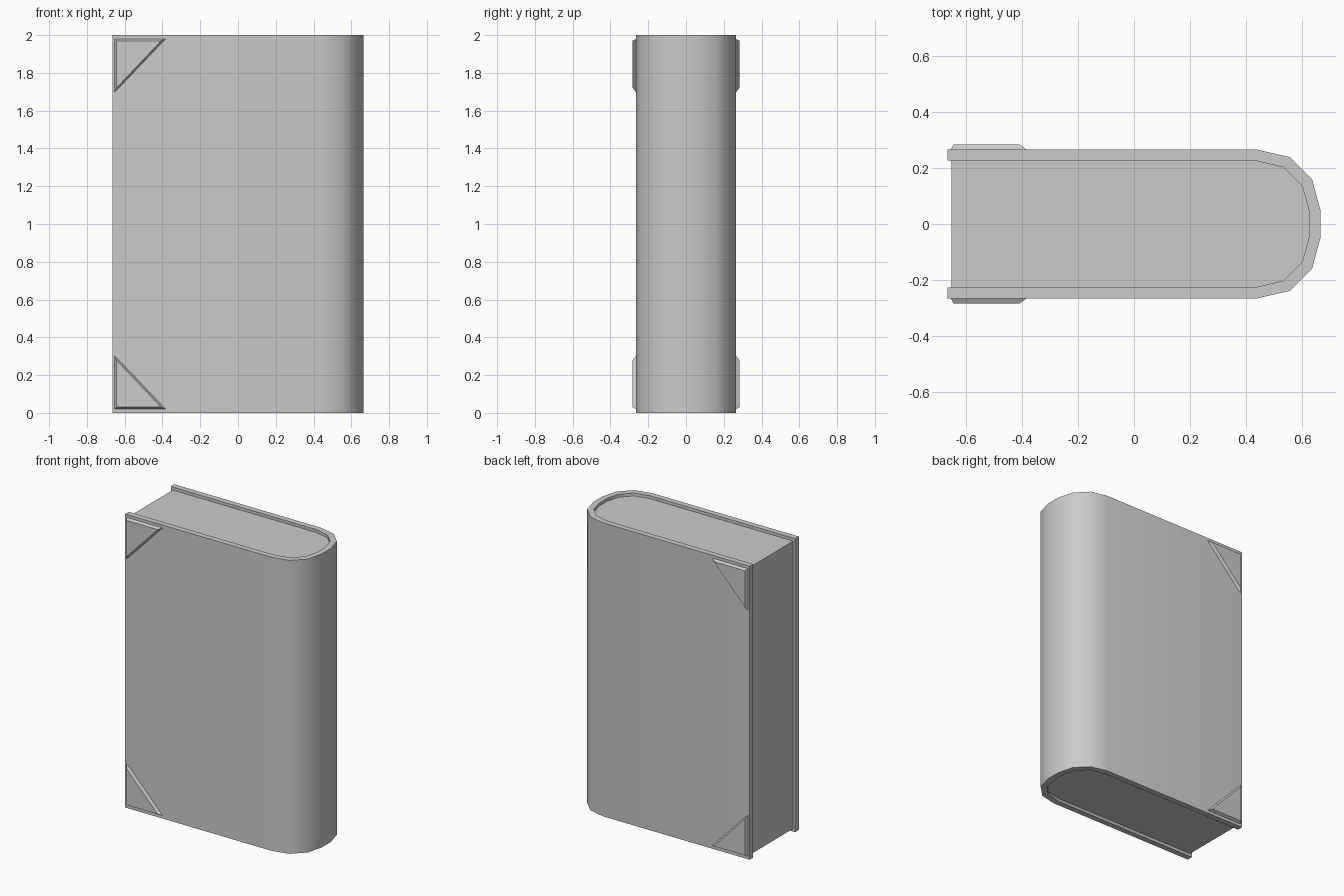
import bpy, bmesh, math

if "Cube" in bpy.data.objects:
    bpy.data.objects.remove(bpy.data.objects["Cube"])


def finish(bm, name, smooth=False):
    bmesh.ops.recalc_face_normals(bm, faces=bm.faces[:])
    me = bpy.data.meshes.new(name)
    bm.to_mesh(me)
    bm.free()
    ob = bpy.data.objects.new(name, me)
    bpy.context.collection.objects.link(ob)
    if smooth:
        bpy.ops.object.select_all(action='DESELECT')
        ob.select_set(True)
        bpy.context.view_layer.objects.active = ob
        bpy.ops.object.shade_smooth_by_angle(angle=math.radians(40))
    return ob


def mirrored(half):
    """Complete a half profile across y = 0."""
    return half + [(x, -y) for x, y in reversed(half)]


# Half profiles of the wrap-around cover, fore-edge to spine
outer = mirrored([(-0.665, 0.265), (0.44, 0.265), (0.555, 0.238), (0.635, 0.158), (0.664, 0.05)])
inner = mirrored([(-0.665, 0.226), (0.43, 0.226), (0.533, 0.202), (0.60, 0.134), (0.625, 0.042)])
page_outline = [(max(x, -0.65), y) for x, y in inner]

# Cover: a ring of four vertices at each profile point, bridged along the path
bm = bmesh.new()
rings = [[bm.verts.new((*p, z)) for p, z in ((o, 0), (o, 2), (i, 2), (i, 0))]
         for o, i in zip(outer, inner)]
for a, b in zip(rings, rings[1:]):
    for k in range(4):
        n = (k + 1) % 4
        bm.faces.new((a[k], a[n], b[n], b[k]))
bm.faces.new(rings[0])
bm.faces.new(rings[-1])
finish(bm, "cover", True)

# Page block, slightly recessed inside the cover
bm = bmesh.new()
low = [bm.verts.new((x, y, 0.02)) for x, y in page_outline]
high = [bm.verts.new((x, y, 1.98)) for x, y in page_outline]
bm.faces.new(low)
bm.faces.new(high)
for i in range(len(low)):
    j = (i + 1) % len(low)
    bm.faces.new((low[i], low[j], high[j], high[i]))
finish(bm, "pages", True)


# Chamfered triangular corner guards on both cover boards
def corner_guard(name, side, top):
    x0, z0, w, h, d = -0.653, 0.02, 0.27, 0.283, 0.01
    k = d * (1 + math.sqrt(2))
    base = [(x0, z0), (x0 + w, z0), (x0, z0 + h)]
    face = [(x0 + d, z0 + d), (x0 + w - k, z0 + d), (x0 + d, z0 + h - k)]
    bm = bmesh.new()
    loops = [[bm.verts.new((x, side * y, 2 - z if top else z)) for x, z in tri]
             for tri, y in ((base, 0.265), (face, 0.283))]
    for tri in loops:
        bm.faces.new(tri)
    for i in range(3):
        j = (i + 1) % 3
        bm.faces.new((loops[0][i], loops[0][j], loops[1][j], loops[1][i]))
    finish(bm, name)


for side, label in ((-1, "front"), (1, "back")):
    for top in (False, True):
        corner_guard(f"corner_guard_{label}_{'top' if top else 'bottom'}", side, top)
